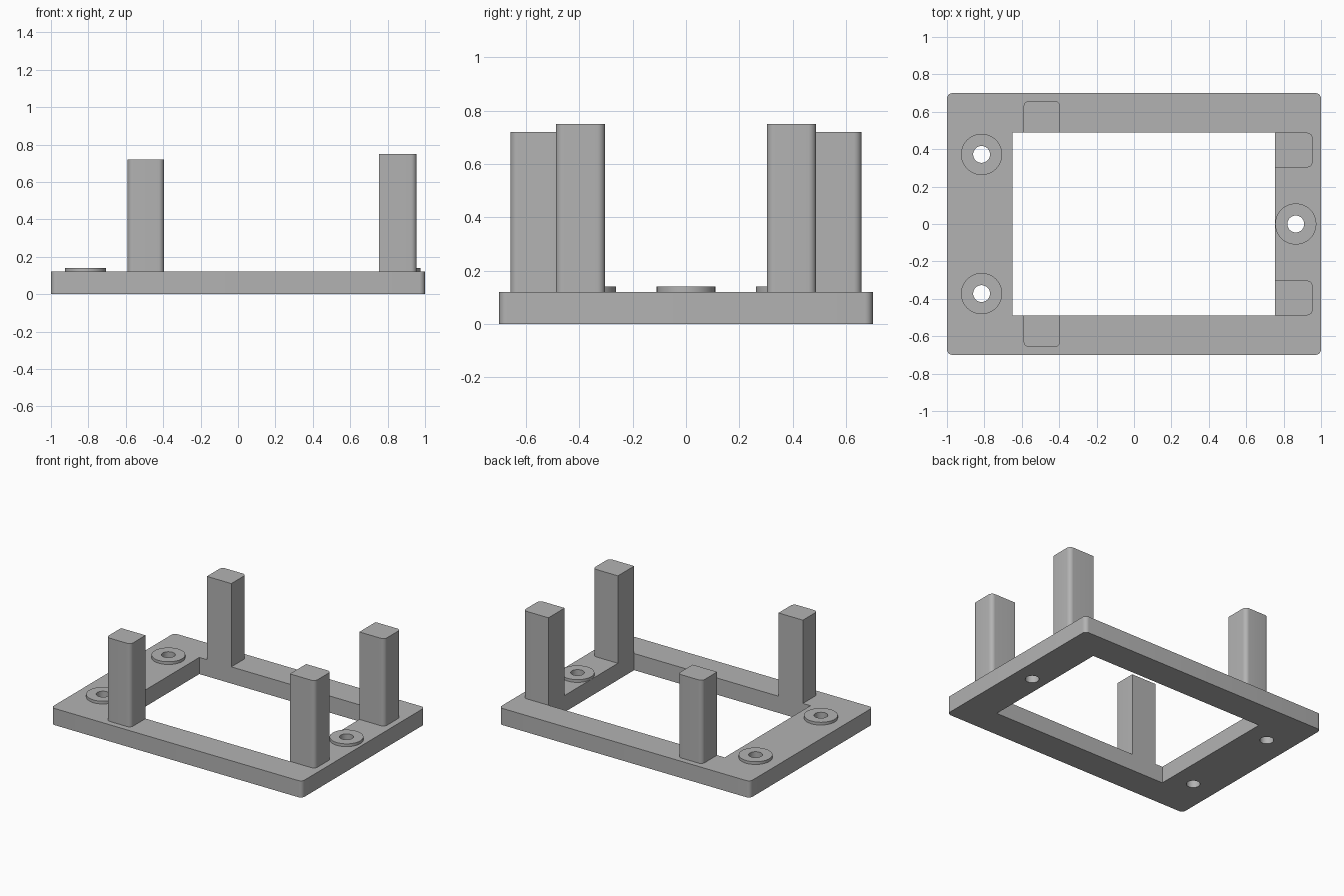
import bpy, bmesh
from math import cos, sin, pi, radians

cube = bpy.data.objects.get("Cube")
if cube:
    bpy.data.objects.remove(cube, do_unlink=True)

grey = bpy.data.materials.new("plain grey")
grey.use_nodes = True
grey.diffuse_color = (0.45, 0.45, 0.45, 1)
grey.node_tree.nodes["Principled BSDF"].inputs["Base Color"].default_value = grey.diffuse_color

PLATE_TOP = 0.12
PLATE_HALF_Y = 0.7
OPEN_X0, OPEN_X1, OPEN_Y = -0.65, 0.755, 0.488
HOLES = [(-0.815, 0.372), (-0.815, -0.372), (0.865, 0)]
HOLE_R, BOSS_R = 0.045, 0.11


def circle(x, y, r, n=48):
    return [(x + r * cos(2 * pi * i / n), y + r * sin(2 * pi * i / n)) for i in range(n)]


def rectangle(x0, x1, y0, y1, r=0.03, rounded=(1, 1, 1, 1), n=8):
    """Outline from the upper right corner, anticlockwise; each corner round or sharp."""
    pts = []
    corners = [(x1, y1, -1, -1), (x0, y1, 1, -1), (x0, y0, 1, 1), (x1, y0, -1, 1)]
    for k, (x, y, sx, sy) in enumerate(corners):
        if not rounded[k]:
            pts.append((x, y))
            continue
        for i in range(n + 1):
            a = (k + i / n) * pi / 2
            pts.append((x + sx * r + r * cos(a), y + sy * r + r * sin(a)))
    return pts


def extrude(name, outlines, z0, z1):
    """Fill the first outline, leave the others as holes, and extrude upward."""
    curve = bpy.data.curves.new(name, "CURVE")
    curve.dimensions = "2D"
    curve.fill_mode = "BOTH"
    curve.extrude = (z1 - z0) / 2
    for pts in outlines:
        spline = curve.splines.new("POLY")
        spline.points.add(len(pts) - 1)
        for p, (x, y) in zip(spline.points, pts):
            p.co = (x, y, (0), 1)
        spline.use_cyclic_u = True
    obj = bpy.data.objects.new(name, curve)
    bpy.context.collection.objects.link(obj)
    obj.location.z = (z0 + z1) / 2
    bpy.ops.object.select_all(action="DESELECT")
    obj.select_set(True)
    bpy.context.view_layer.objects.active = obj
    bpy.ops.object.convert(target="MESH")
    obj = bpy.context.object
    # Weld the caps to the walls
    bm = bmesh.new()
    bm.from_mesh(obj.data)
    bmesh.ops.remove_doubles(bm, verts=bm.verts, dist=0.0001)
    bmesh.ops.recalc_face_normals(bm, faces=bm.faces)
    bm.to_mesh(obj.data)
    bm.free()
    obj.data.materials.clear()
    obj.data.materials.append(grey)
    bpy.ops.object.shade_smooth_by_angle(angle=radians(30))


# Frame plate with its opening and screw holes
extrude("base_frame",
        [rectangle(-1, 1, -PLATE_HALF_Y, PLATE_HALF_Y),
         rectangle(OPEN_X0, OPEN_X1, -OPEN_Y, OPEN_Y, rounded=(0, 0, 0, 0))]
        + [circle(x, y, HOLE_R) for x, y in HOLES], 0, PLATE_TOP)

# Raised ring around each screw hole
for i, (x, y) in enumerate(HOLES):
    extrude(f"screw_boss_{i + 1}", [circle(x, y, BOSS_R), circle(x, y, HOLE_R)],
            PLATE_TOP, 0.14)

# Posts, rounded only on the side away from the opening
extrude("back_post", [rectangle(-0.59, -0.395, OPEN_Y, 0.658, rounded=(1, 1, 0, 0))],
        PLATE_TOP, 0.72)
extrude("front_post", [rectangle(-0.59, -0.395, -0.658, -OPEN_Y, rounded=(0, 0, 1, 1))],
        PLATE_TOP, 0.72)
for name, y0, y1 in (("left_back_post", 0.303, OPEN_Y), ("left_front_post", -OPEN_Y, -0.303)):
    extrude(name, [rectangle(OPEN_X1, 0.955, y0, y1, rounded=(1, 0, 0, 1))], PLATE_TOP, 0.75)
